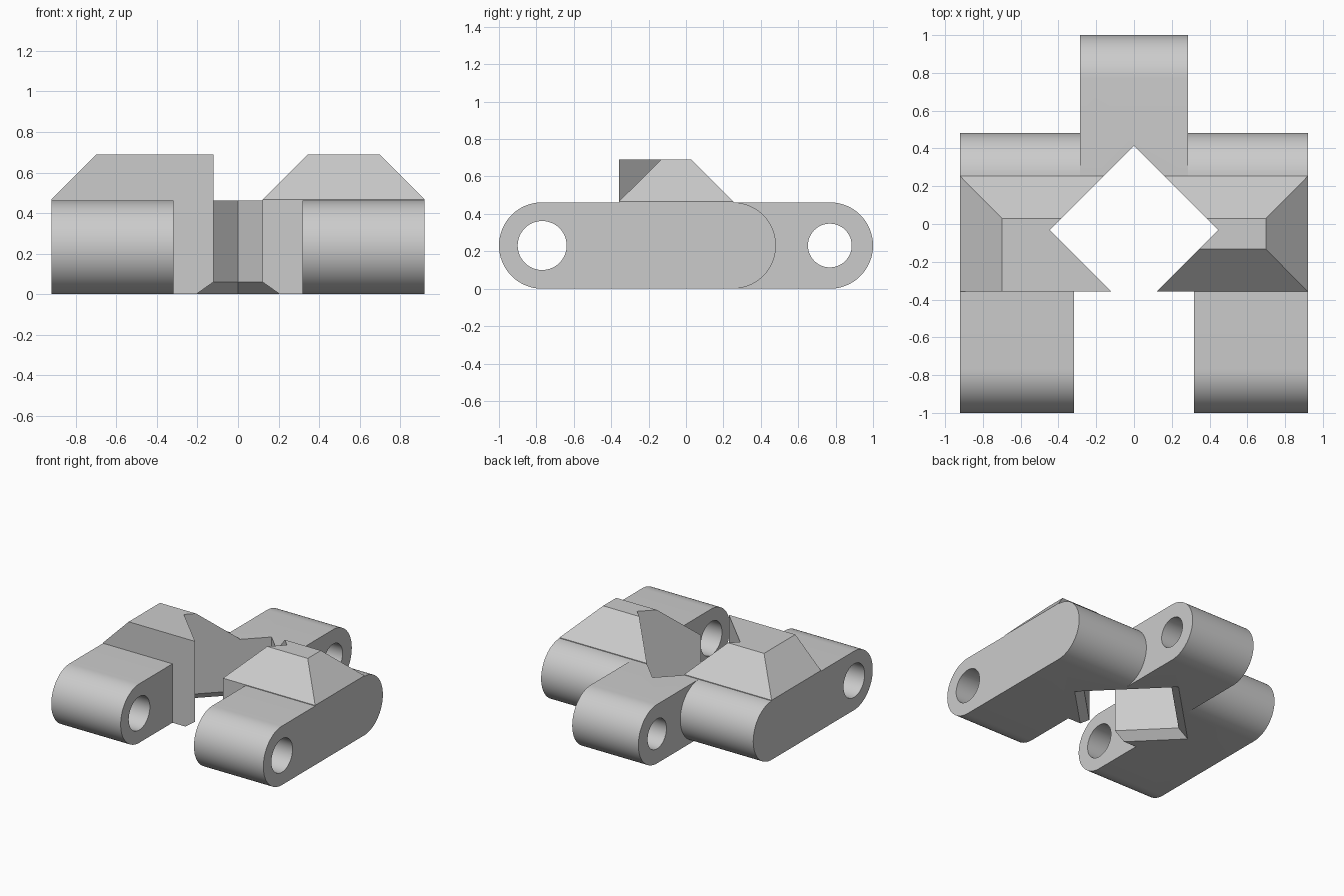
import bpy, bmesh, math

if "Cube" in bpy.data.objects:
    bpy.data.objects.remove(bpy.data.objects["Cube"])

R = 0.231           # radius of the rounded ends
STEP = 0.467        # height where the lug slopes begin
TOP = 0.69

steel = bpy.data.materials.new("grey_steel")
steel.diffuse_color = (0.6, 0.6, 0.6, 1)
steel.use_nodes = True
steel.node_tree.nodes["Principled BSDF"].inputs["Base Color"].default_value = steel.diffuse_color


def loft(name, rings):
    """Closed solid through rings of equal point count."""
    bm = bmesh.new()
    rows = [[bm.verts.new(p) for p in r] for r in rings]
    n = len(rows[0])
    bm.faces.new(rows[0])
    bm.faces.new(rows[-1])
    for a, b in zip(rows, rows[1:]):
        for i in range(n):
            j = (i + 1) % n
            bm.faces.new((a[i], a[j], b[j], b[i]))
    bmesh.ops.recalc_face_normals(bm, faces=bm.faces)
    me = bpy.data.meshes.new(name)
    bm.to_mesh(me)
    bm.free()
    me.materials.append(steel)
    ob = bpy.data.objects.new(name, me)
    bpy.context.collection.objects.link(ob)
    return ob


def arc(cy, r, start, end, n):
    return [(cy + r * math.cos(start + (end - start) * i / n),
             R + r * math.sin(start + (end - start) * i / n)) for i in range(n + 1)]


def along_x(name, profile, x0, x1):
    return loft(name, [[(x, y, z) for y, z in profile] for x in (x0, x1)])


def rect(x0, x1, y0, y1, z):
    return [(x0, y0, z), (x1, y0, z), (x1, y1, z), (x0, y1, z)]


def combine(target, tool, operation):
    mod = target.modifiers.new(operation.lower(), 'BOOLEAN')
    mod.operation = operation
    mod.solver = 'EXACT'
    mod.object = tool
    bpy.context.view_layer.objects.active = target
    bpy.ops.object.modifier_apply(modifier=mod.name)
    bpy.data.objects.remove(tool)


H = math.pi / 2

# Main plate with rounded front and back ends
link = along_x("track_link", arc(0.25, R, -H, H, 32) + arc(-0.769, R, H, 3 * H, 32), -0.92, 0.92)

# Gap between the two front arms
combine(link, loft("gap", [rect(-0.318, 0.318, -1.5, -0.358, z) for z in (-0.5, 1)]), 'DIFFERENCE')

# Central rear knuckle
knuckle = along_x("rear_knuckle", arc(0.769, R, -H, H, 32) + [(0.1, 2 * R), (0.1, 0)], -0.287, 0.287)
combine(link, knuckle, 'UNION')

# Left lug: upright front, sloped outside and back
left = loft("left_lug", [rect(-0.92, -0.05, -0.358, 0.253, 0.3),
                         rect(-0.92, -0.05, -0.358, 0.253, STEP),
                         rect(-0.698, -0.05, -0.358, 0.03, TOP)])
combine(link, left, 'UNION')

# Right lug: sloped front, outside and back
right = loft("right_lug", [rect(0.05, 0.92, -0.358, 0.253, 0.3),
                           rect(0.05, 0.92, -0.358, 0.253, STEP),
                           rect(0.05, 0.698, -0.133, 0.03, TOP)])
combine(link, right, 'UNION')

# Diamond opening with a chamfered lower edge
def diamond(h, z):
    return [(h, -0.032, z), (0, -0.032 + h, z), (-h, -0.032, z), (0, -0.032 - h, z)]

combine(link, loft("opening", [diamond(0.447 + 0.16 * math.sqrt(2), -0.1),
                               diamond(0.447, 0.06), diamond(0.447, 1)]), 'DIFFERENCE')

# Pin holes
for y, r in ((-0.769, 0.131), (0.769, 0.117)):
    combine(link, along_x("pin_hole", arc(y, r, 0, 4 * H, 48)[:-1], -1.2, 1.2), 'DIFFERENCE')

bpy.ops.object.select_all(action='DESELECT')
link.select_set(True)
bpy.context.view_layer.objects.active = link
bpy.ops.object.shade_smooth_by_angle(angle=math.radians(25))
